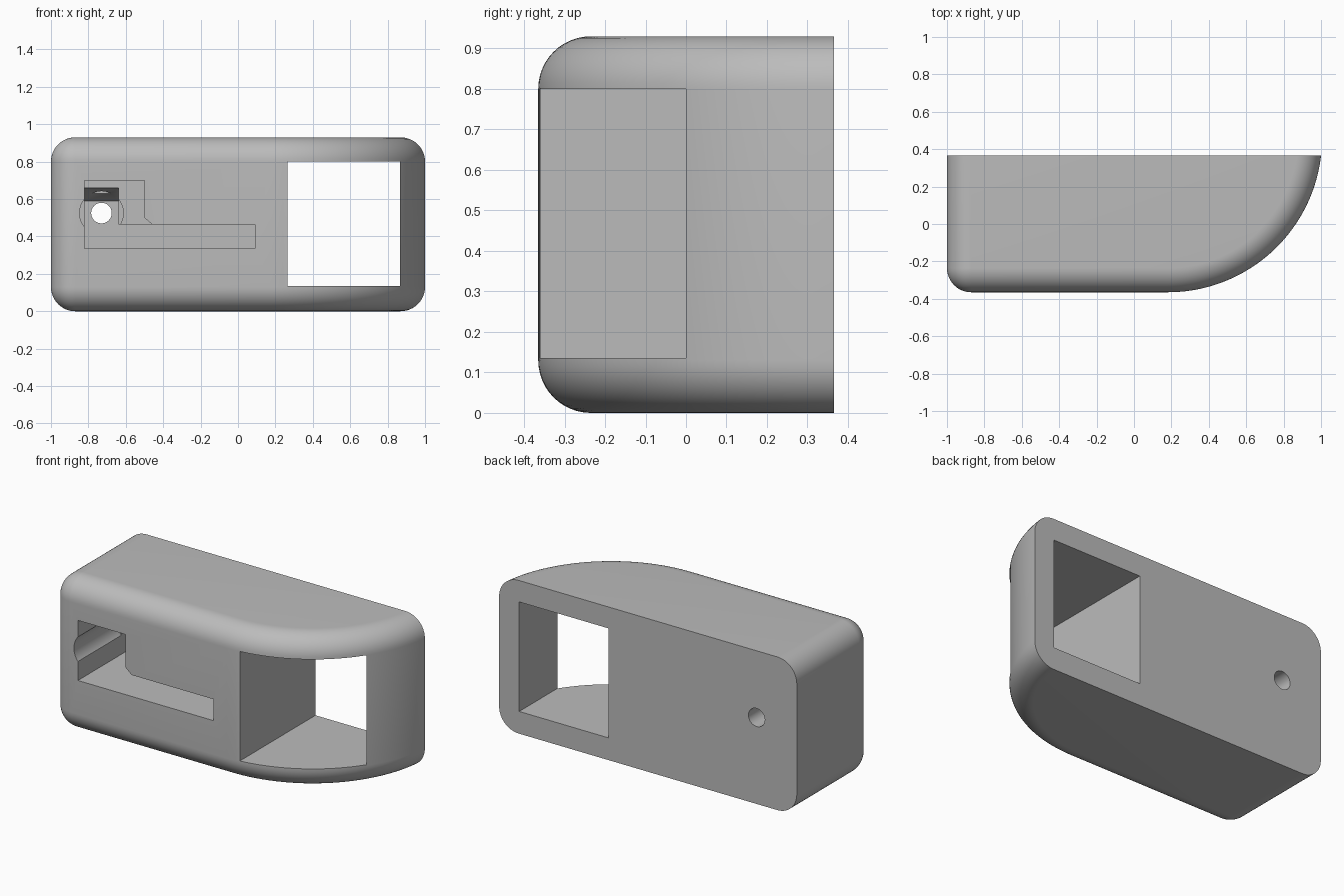
import bpy, bmesh
from math import sin, cos, pi, sqrt, asin

if "Cube" in bpy.data.objects:
    bpy.data.objects.remove(bpy.data.objects["Cube"], do_unlink=True)

H, Y, R = 0.93, 0.365, 0.13      # height, half depth, edge rounding
ARC, ARC_X = 0.8255, 0.18        # big curved end
ARC_Y = ARC - Y
STEPS = 12

grey = bpy.data.materials.new("light grey")
grey.use_nodes = True
grey.diffuse_color = (0.5, 0.5, 0.5, 1)
grey.node_tree.nodes["Principled BSDF"].inputs["Base Color"].default_value = (0.5, 0.5, 0.5, 1)


def make(name, bm):
    bmesh.ops.recalc_face_normals(bm, faces=bm.faces[:])
    mesh = bpy.data.meshes.new(name)
    bm.to_mesh(mesh)
    bm.free()
    mesh.materials.append(grey)
    obj = bpy.data.objects.new(name, mesh)
    bpy.context.collection.objects.link(obj)
    return obj


def outline(d):
    """Plan outline of the body, moved inward by d on all sides but the back."""
    pts = [(-1 + d, Y)]
    for i in range(STEPS + 1):
        a = pi + pi / 2 * i / STEPS
        pts.append((-1 + R + (R - d) * cos(a), -Y + R + (R - d) * sin(a)))
    r = ARC - d
    end = asin((Y - ARC_Y) / r)
    for i in range(41):
        a = -pi / 2 + (end + pi / 2) * i / 40
        pts.append((ARC_X + r * cos(a), ARC_Y + r * sin(a)))
    return pts


def prism(name, pts, y0, y1):
    """Extrude an x-z outline along y."""
    bm = bmesh.new()
    face = bm.faces.new([bm.verts.new((x, y0, z)) for x, z in pts])
    new = bmesh.ops.extrude_face_region(bm, geom=[face])["geom"]
    bmesh.ops.translate(bm, vec=(0, y1 - y0, 0),
                        verts=[v for v in new if isinstance(v, bmesh.types.BMVert)])
    return make(name, bm)


def rect(x0, x1, z0, z1):
    return [(x0, z0), (x1, z0), (x1, z1), (x0, z1)]


def circle(x, z, r, n=48):
    return [(x + r * cos(2 * pi * i / n), z + r * sin(2 * pi * i / n)) for i in range(n)]


# Body: stacked outlines with rounded top and bottom rims
levels = []
for i in range(STEPS + 1):
    a = pi / 2 * i / STEPS
    levels.append((R * (1 - sin(a)), R * (1 - cos(a))))
levels += [(d, H - z) for d, z in reversed(levels)]
bm = bmesh.new()
rings = [[bm.verts.new((x, y, z)) for x, y in outline(d)] for d, z in levels]
for low, high in zip(rings, rings[1:]):
    for i in range(len(low)):
        j = (i + 1) % len(low)
        if j:                                   # the back is closed as one face
            bm.faces.new((low[i], low[j], high[j], high[i]))
bm.faces.new(rings[0])
bm.faces.new(rings[-1])
bm.faces.new([r[0] for r in rings] + [r[-1] for r in reversed(rings)])
bmesh.ops.remove_doubles(bm, verts=bm.verts[:], dist=0.0001)
body = make("body", bm)

# Cutters: through window, stepped L-shaped recess, round bore and through hole
BACK, SHELF = 0.20, -0.06
recess = [(-0.82, 0.335), (0.09, 0.335), (0.09, 0.465), (-0.46, 0.465),
          (-0.50, 0.50), (-0.50, 0.70), (-0.82, 0.70)]
cutters = [
    prism("window_cutter", rect(0.265, 0.865, 0.135, 0.80), -1, 1),
    prism("recess_cutter", recess, -1, SHELF),
    prism("deep_slot_cutter", rect(-0.82, 0.09, 0.335, 0.465), -0.9, BACK),
    prism("bore_cutter", circle(-0.73, 0.525, 0.117), -0.8, 0.05),
    prism("hole_cutter", circle(-0.73, 0.525, 0.055), -0.7, 0.9),
]
# Deep pocket whose ceiling slopes down toward the back
bm = bmesh.new()
side = [(-0.95, 0.34), (BACK, 0.34), (BACK, 0.59), (SHELF, 0.66), (-0.95, 0.66)]
ends = [[bm.verts.new((x, y, z)) for y, z in side] for x in (-0.82, -0.64)]
for e in ends:
    bm.faces.new(e)
for i in range(len(side)):
    j = (i + 1) % len(side)
    bm.faces.new((ends[0][i], ends[0][j], ends[1][j], ends[1][i]))
cutters.append(make("pocket_cutter", bm))

bpy.context.view_layer.objects.active = body
for cutter in cutters:
    cutter.hide_render = True
    mod = body.modifiers.new(cutter.name, 'BOOLEAN')
    mod.operation = 'DIFFERENCE'
    mod.solver = 'EXACT'
    mod.object = cutter
    bpy.ops.object.modifier_apply(modifier=mod.name)
for cutter in cutters:
    bpy.data.objects.remove(cutter, do_unlink=True)

# Smooth rounded surfaces, crisp cut edges
bpy.ops.object.select_all(action='DESELECT')
body.select_set(True)
bpy.ops.object.shade_smooth_by_angle(angle=pi / 6)
